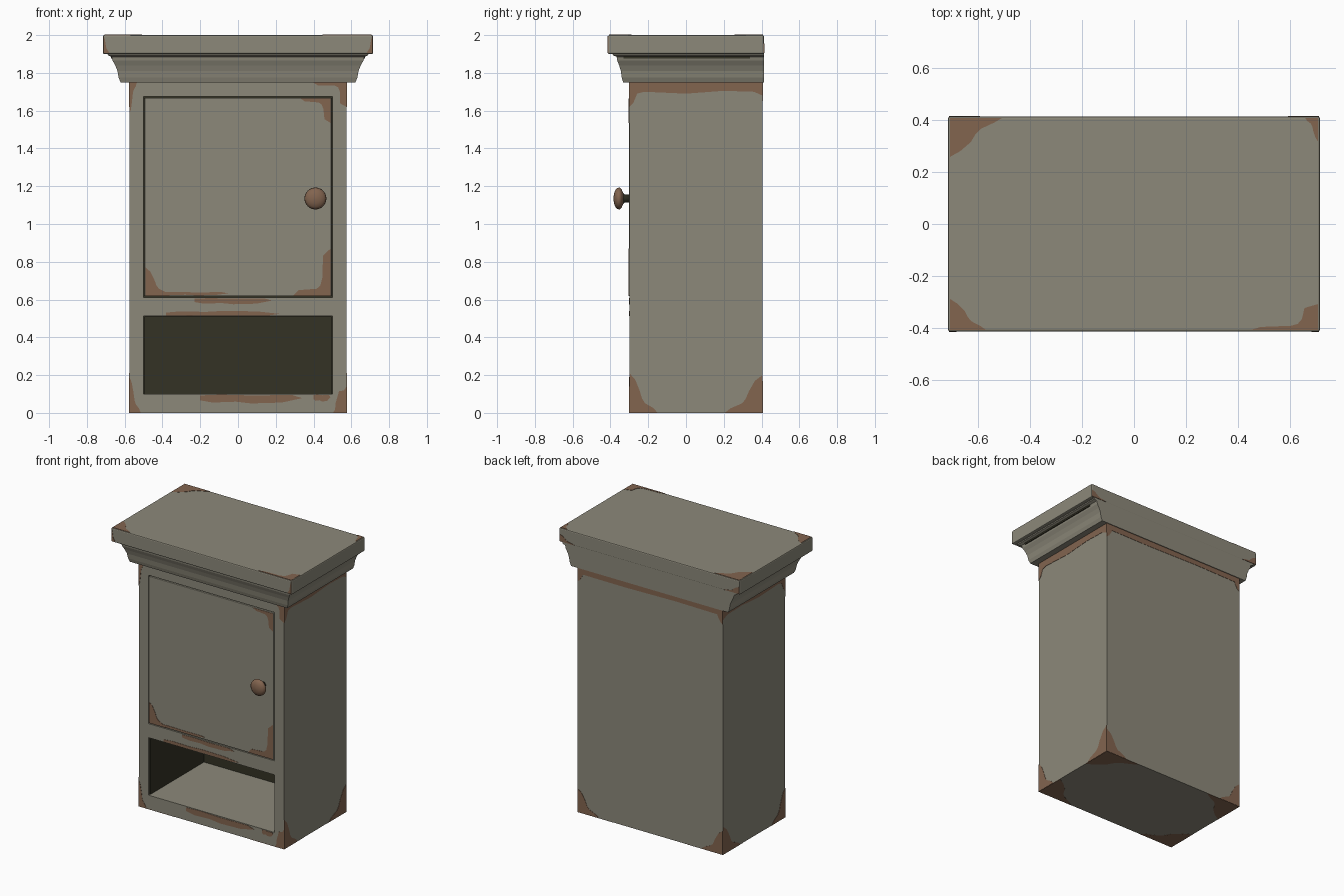
import bpy, bmesh, math
from mathutils import Vector

if "Cube" in bpy.data.objects:
    bpy.data.objects.remove(bpy.data.objects["Cube"])


def material(name, rgb):
    m = bpy.data.materials.new(name)
    m.diffuse_color = (*rgb, 1)
    m.use_nodes = True
    m.node_tree.nodes["Principled BSDF"].inputs["Base Color"].default_value = m.diffuse_color
    return m


PAINT = material("sage grey paint", (0.265, 0.25, 0.195))
WOOD = material("bare brown wood", (0.225, 0.128, 0.078))
DARK = material("dark interior", (0.034, 0.032, 0.018))


def finish(name, bm, *mats):
    bmesh.ops.recalc_face_normals(bm, faces=bm.faces[:])
    me = bpy.data.meshes.new(name)
    bm.to_mesh(me)
    bm.free()
    ob = bpy.data.objects.new(name, me)
    bpy.context.collection.objects.link(ob)
    for m in mats:
        me.materials.append(m)
    return ob


def add_loft(bm, rings):
    """Closed skin through equal-length rings of points."""
    vs = [[bm.verts.new(p) for p in r] for r in rings]
    n = len(vs[0])
    for a, b in zip(vs, vs[1:]):
        for i in range(n):
            bm.faces.new((a[i], a[(i + 1) % n], b[(i + 1) % n], b[i]))
    bm.faces.new(vs[0])
    bm.faces.new(vs[-1])


def rect(x0, x1, y0, y1, z):
    return [(x0, y0, z), (x1, y0, z), (x1, y1, z), (x0, y1, z)]


def boxes(name, mat, *dims, bevel=0):
    bm = bmesh.new()
    for x0, x1, y0, y1, z0, z1 in dims:
        add_loft(bm, [rect(x0, x1, y0, y1, z0), rect(x0, x1, y0, y1, z1)])
    ob = finish(name, bm, mat)
    if bevel:
        mod = ob.modifiers.new("soft edge", 'BEVEL')
        mod.width = bevel
        mod.segments = 2
    return ob


W, F, B = 0.575, -0.30, 0.405   # body half width, front, back

# Carcass
boxes("side_panels", PAINT, (-W, -0.5, F, B, 0, 1.75), (0.5, W, F, B, 0, 1.75))
boxes("back_panel", PAINT, (-0.5, 0.5, 0.33, B, 0, 1.75))
boxes("bottom_board", PAINT, (-0.5, 0.5, F, 0.33, 0, 0.10))
boxes("shelf_rail", PAINT, (-0.5, 0.5, F, 0.33, 0.512, 0.612))
boxes("top_rail", PAINT, (-0.5, 0.5, F, 0.33, 1.674, 1.75))

# Dark lining of the open shelf, and the dark gap behind the door
boxes("shelf_lining", DARK,
      (-0.5, 0.5, 0.322, 0.33, 0.1, 0.512),
      (-0.5, -0.495, -0.285, 0.33, 0.1, 0.512),
      (0.495, 0.5, -0.285, 0.33, 0.1, 0.512),
      (-0.5, 0.5, -0.285, 0.33, 0.507, 0.512))
boxes("door_recess", DARK, (-0.5, 0.5, -0.285, 0.33, 0.612, 1.674))

# Door
boxes("door", PAINT, (-0.494, 0.494, -0.302, -0.28, 0.618, 1.668), bevel=0.004)

# Crown moulding: rectangles widening upward, flush at the back
bm = bmesh.new()
profile = [(0.622, -0.333, 1.75), (0.632, -0.34, 1.775), (0.638, -0.345, 1.81),
           (0.65, -0.354, 1.84), (0.664, -0.364, 1.865), (0.669, -0.367, 1.885),
           (0.688, -0.386, 1.893), (0.692, -0.39, 1.905)]
add_loft(bm, [rect(-x, x, y, 0.412, z) for x, y, z in profile])
finish("crown_moulding", bm, PAINT)
boxes("top_slab", PAINT, (-0.715, 0.715, -0.413, 0.413, 1.90, 2.0), bevel=0.007)
boxes("crown_side_gaps", DARK,
      (0.664, 0.673, -0.33, 0.34, 1.876, 1.889),
      (-0.673, -0.664, -0.33, 0.34, 1.876, 1.889))

# Knob, turned around the y axis
bm = bmesh.new()
turned = [(0.022, -0.29), (0.022, -0.325), (0.032, -0.334), (0.05, -0.341), (0.058, -0.352),
          (0.056, -0.363), (0.045, -0.374), (0.026, -0.381), (0.006, -0.384)]
add_loft(bm, [[(0.41 + r * math.cos(a), y, 1.135 + r * math.sin(a))
               for a in (2 * math.pi * i / 32 for i in range(32))] for r, y in turned])
knob = finish("door_knob", bm, WOOD, DARK)
for p in knob.data.polygons:
    p.use_smooth = True
    p.material_index = 1 if p.center.y > -0.332 else 0

# Worn patches: thin plates of bare wood lying on the painted surfaces
worn = bmesh.new()
PLANES = {
    "front": (lambda u, v, d: (u, F - d, v)),
    "door": (lambda u, v, d: (u, -0.302 - d, v)),
    "back": (lambda u, v, d: (u, B + d, v)),
    "right": (lambda u, v, d: (W + d, u, v)),
    "left": (lambda u, v, d: (-W - d, u, v)),
    "bottom": (lambda u, v, d: (u, v, 0.001 - d)),
    "top": (lambda u, v, d: (u, v, 2.0 + d)),
    "slab_front": (lambda u, v, d: (u, -0.413 - d, v)),
    "slab_back": (lambda u, v, d: (u, 0.413 + d, v)),
}


def patch(plane, pts):
    f = PLANES[plane]
    add_loft(worn, [[f(u, v, d) for u, v in pts] for d in (-0.002, 0.002)])


def corner(plane, u, v, w, h, k=0.45):
    """Ragged wear spreading from a corner; the signs of w and h point inward."""
    shape = [(0, 0), (1, 0), (0.85, 0.12), (k + 0.1, k * 0.55), (k, k * 0.8),
             (k * 0.8, k + 0.12), (0.2, 0.85), (0, 1)]
    patch(plane, [(u + a * w, v + b * h) for a, b in shape])


def strip(plane, u0, u1, v0, v1):
    """Long scuff with tapered ends."""
    lo = [(0, 0.35), (0.12, 0.1), (0.35, 0.2), (0.5, 0), (0.8, 0.1), (1, 0.6)]
    hi = [(0.9, 0.95), (0.5, 0.9), (0.2, 1), (0, 0.9)]
    patch(plane, [(u0 + a * (u1 - u0), v0 + b * (v1 - v0)) for a, b in lo + hi])


# frame and door wear
corner("front", -W, 0, 0.06, 0.19)
corner("front", W, 0, -0.072, 0.14, 0.7)
corner("front", -W, 1.75, 0.04, -0.17)
corner("front", W, 1.75, -0.18, -0.13, 0.25)
corner("door", -0.49, 0.62, 0.13, 0.15)
strip("door", -0.40, -0.05, 0.622, 0.64)
corner("door", 0.49, 0.62, -0.20, 0.25, 0.27)
corner("door", 0.49, 1.665, -0.16, -0.13, 0.3)
strip("front", -0.23, 0.18, 0.575, 0.608)
strip("front", -0.38, 0.22, 0.54, 0.514)
strip("front", -0.2, 0.34, 0.05, 0.097)
strip("front", 0.40, 0.49, 0.06, 0.097)
# side, back and underside wear
for side, s in (("right", 1), ("left", -1)):
    corner(side, F, 0, 0.15, 0.21)
    corner(side, B, 0, -0.20, 0.20)
    corner(side, F, 1.75, 0.1, -0.13)
    patch(side, [(F, 1.75), (F, 1.68), (-0.22, 1.70), (0, 1.69),
                 (0.2, 1.705), (0.36, 1.70), (B, 1.68), (B, 1.75)])
    corner("back", s * W, 0, -s * 0.17, 0.17)
    corner("back", s * W, 1.75, -s * 0.1, -0.10)
    corner("bottom", s * W, F, -s * 0.28, 0.22, 0.5)
    corner("bottom", s * W, B, -s * 0.28, -0.22, 0.5)
    corner("slab_front", s * 0.712, 1.905, -s * 0.03, 0.09)
    corner("slab_back", s * 0.712, 1.905, -s * 0.12, 0.05)
patch("back", [(-W, 1.75), (-W, 1.71), (-0.2, 1.715), (0.2, 1.708), (W, 1.71), (W, 1.75)])
# top wear
corner("top", -0.708, 0.408, 0.20, -0.15, 0.5)
corner("top", -0.708, -0.408, 0.14, 0.12, 0.5)
corner("top", 0.708, -0.408, -0.26, 0.10, 0.3)
corner("top", 0.708, 0.408, -0.05, -0.09)
finish("worn_patches", worn, WOOD)
